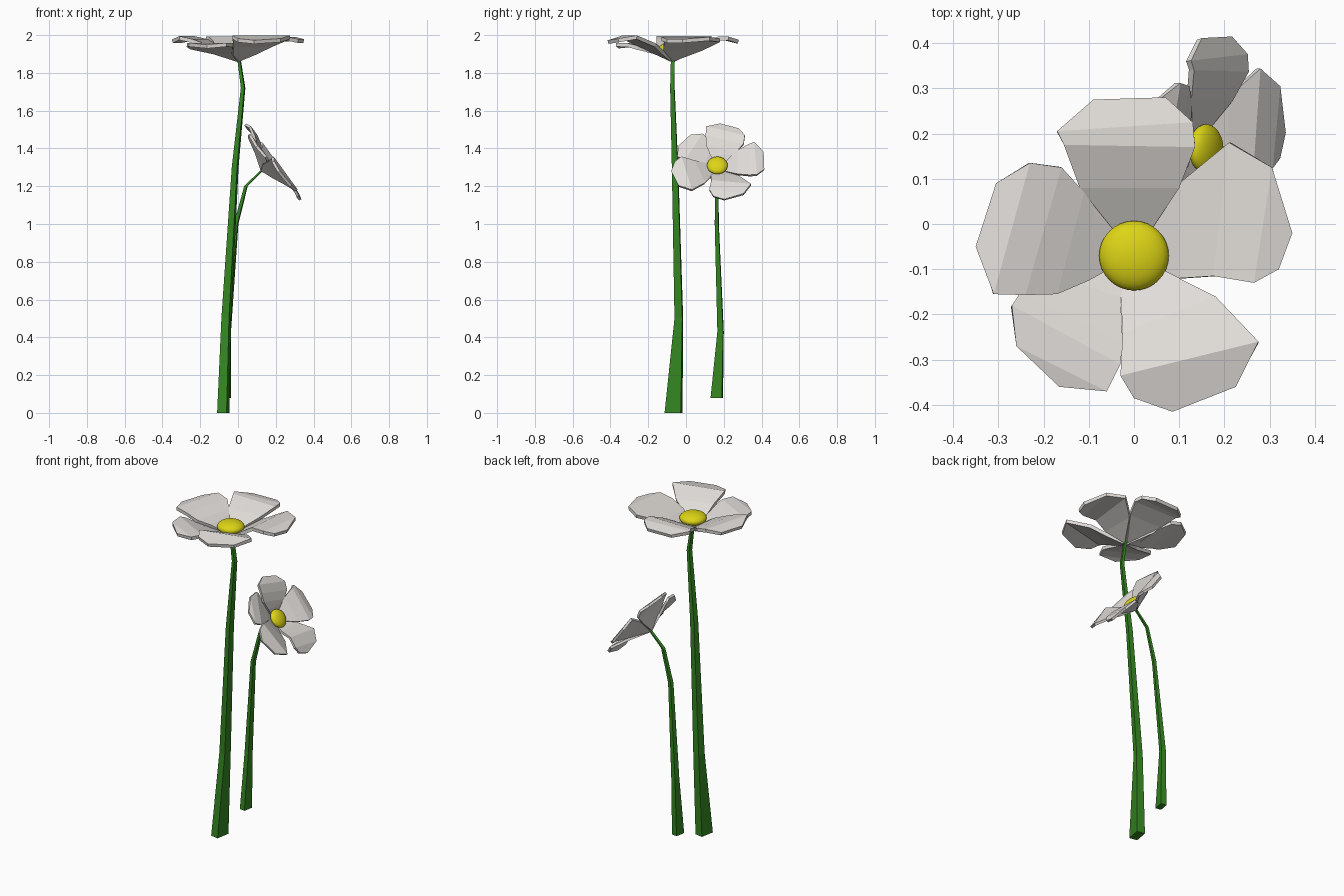
import bpy, bmesh, math
from mathutils import Vector, Matrix

if "Cube" in bpy.data.objects:
    bpy.data.objects.remove(bpy.data.objects["Cube"])


def material(name, rgb):
    m = bpy.data.materials.new(name)
    m.diffuse_color = (*rgb, 1)
    m.use_nodes = True
    m.node_tree.nodes["Principled BSDF"].inputs["Base Color"].default_value = m.diffuse_color
    return m


WHITE = material("petal white", (0.75, 0.72, 0.69))
YELLOW = material("pollen yellow", (0.72, 0.66, 0.008))
GREEN = material("stem green", (0.035, 0.24, 0.015))


def finish(bm, name, mat, matrix=None):
    mesh = bpy.data.meshes.new(name)
    bm.to_mesh(mesh)
    bm.free()
    mesh.materials.append(mat)
    ob = bpy.data.objects.new(name, mesh)
    bpy.context.collection.objects.link(ob)
    if matrix:
        ob.matrix_world = matrix
    return ob


# Petal rows from the centre outwards: (left edge, right edge), one point = tip
PETALS = [
    (0, [[(-.12, .15), (.10, .15)], [(-.155, .245), (.135, .24)],
         [(-.17, .275), (.13, .295)], [(-.09, .345), (.07, .35)]]),
    (0, [[(.10, .16), (.10, -.05)], [(.21, .25), (.175, -.045)],
         [(.305, .195), (.265, -.06)], [(.35, .05), (.32, -.03)]]),
    (0, [[(.09, -.045), (-.03, -.08)], [(.18, -.09), (-.025, -.17)],
         [(.275, -.19), (-.03, -.265)], [(.225, -.29), (0, -.315)], [(.085, -.345)]]),
    (-.03, [[(-.03, -.09), (-.13, -.06)], [(-.025, -.19), (-.25, -.08)],
            [(-.03, -.24), (-.27, -.11)], [(-.06, -.30), (-.26, -.20)], [(-.165, -.29)]]),
    (0, [[(-.10, -.055), (-.09, .12)], [(-.17, -.085), (-.11, .14)],
         [(-.24, -.087), (-.16, .195)], [(-.31, -.085), (-.23, .205)],
         [(-.35, .02), (-.305, .16)]]),
]
PROFILE = [(0, .01), (.15, .09), (.26, .133), (.38, .10)]


def petal_height(r):
    for (r0, z0), (r1, z1) in zip(PROFILE, PROFILE[1:]):
        if r <= r1:
            return z0 + (z1 - z0) * (r - r0) / (r1 - r0)
    return PROFILE[-1][1]


def flower_head(prefix, matrix):
    # Cupped petals
    bm = bmesh.new()
    for drop, rows in PETALS:
        prev = [bm.verts.new((0, 0, PROFILE[0][1]))]
        for row in rows:
            mid = sum((Vector(p) for p in row), Vector((0, 0))) / len(row)
            z = petal_height(mid.length) + drop * min(1, mid.length / .2)
            cur = [bm.verts.new((x, y, z)) for x, y in row]
            bm.faces.new(prev + cur[::-1])
            prev = cur
    petals = finish(bm, prefix + "_petals", WHITE, matrix)
    mod = petals.modifiers.new("thickness", "SOLIDIFY")
    mod.thickness = .02
    mod.offset = -1
    # Domed yellow centre
    bm = bmesh.new()
    bmesh.ops.create_uvsphere(bm, u_segments=32, v_segments=16, radius=1)
    for f in bm.faces:
        f.smooth = True
    bmesh.ops.transform(bm, verts=bm.verts, matrix=Matrix.Translation((0, 0, .06))
                        @ Matrix.Diagonal((.077, .077, .036, 1)))
    finish(bm, prefix + "_centre", YELLOW, matrix)


def stem(name, path):
    # Four-sided tapering stalk through (x, y, z, width, depth)
    bm = bmesh.new()
    section = [(-.5, -.4), (.27, -.5), (.5, .4), (-.27, .5)]
    rings = [[bm.verts.new((x + u * w, y + v * d, z)) for u, v in section]
             for x, y, z, w, d in path]
    for a, b in zip(rings, rings[1:]):
        for i in range(4):
            j = (i + 1) % 4
            bm.faces.new((a[i], a[j], b[j], b[i]))
    bm.faces.new(rings[0][::-1])
    bm.faces.new(rings[-1])
    finish(bm, name, GREEN)


# Tall flower, facing up
flower_head("tall_flower", Matrix.Translation((0, -.07, 1.866)))
stem("tall_stem", [(-.078, -.066, 0, .065, .095), (-.062, -.038, .5, .052, .046),
                   (-.015, -.058, 1.3, .036, .034), (.027, -.072, 1.72, .024, .024),
                   (.005, -.07, 1.875, .018, .02)])

# Short flower, tipped to the side
flower_head("short_flower", Matrix.Translation((.125, .166, 1.285))
            @ Matrix.Rotation(math.radians(54), 4, "Y") @ Matrix.Scale(.71, 4))
stem("short_stem", [(-.06, .163, .08, .046, .066), (-.055, .183, .43, .036, .034),
                    (-.01, .163, 1.0, .024, .022), (.042, .163, 1.2, .019, .018),
                    (.132, .165, 1.29, .016, .015)])
